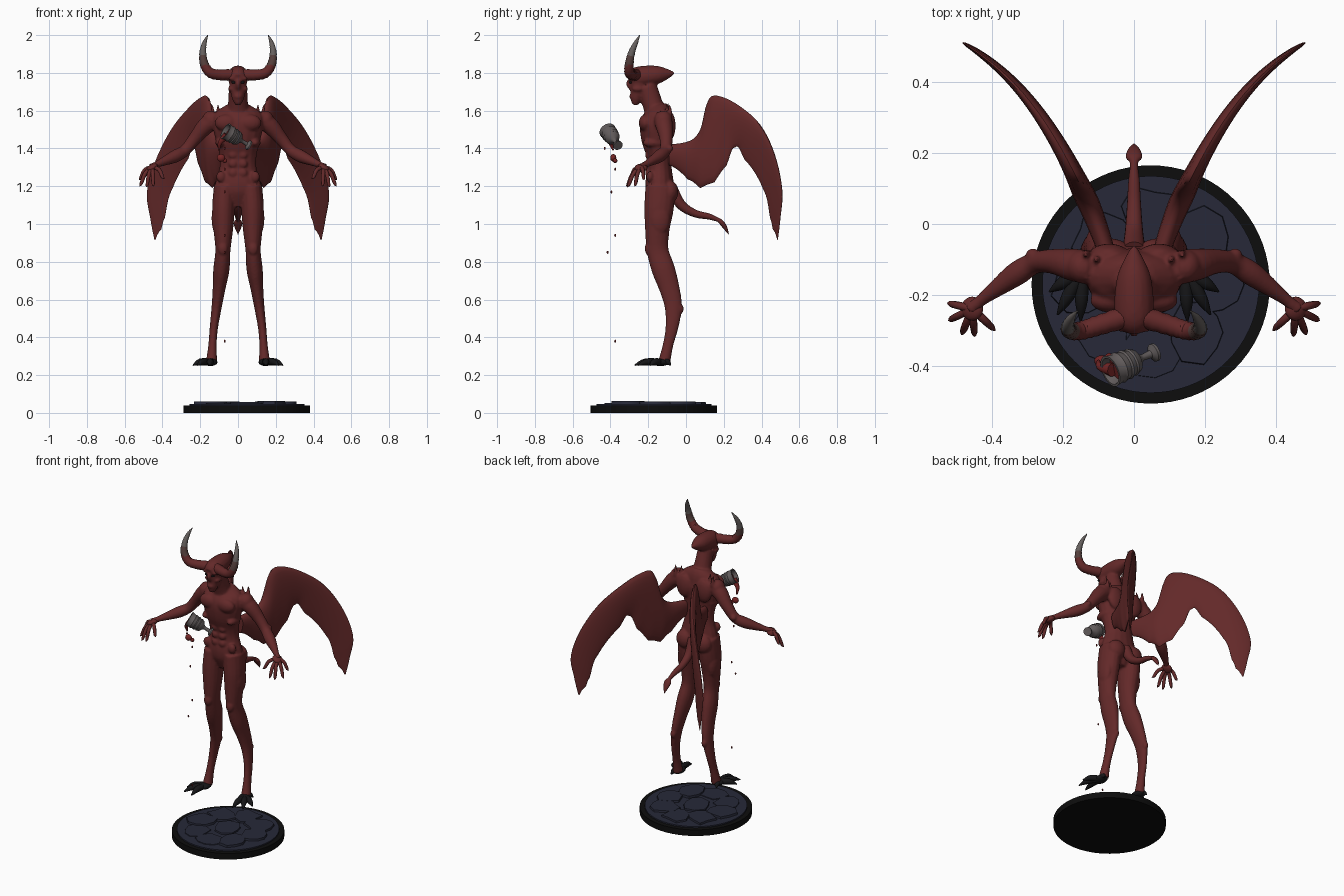
import bpy, bmesh, math, random
from mathutils import Vector, Matrix

random.seed(4)
cube = bpy.data.objects.get("Cube")
if cube:
    bpy.data.objects.remove(cube, do_unlink=True)


def material(name, red, green, blue):
    mat = bpy.data.materials.new(name)
    mat.use_nodes = True
    colour = (red, green, blue, 1)
    mat.diffuse_color = colour
    shader = next(n for n in mat.node_tree.nodes if n.type == 'BSDF_PRINCIPLED')
    shader.inputs["Base Color"].default_value = colour
    shader.inputs["Roughness"].default_value = .7
    return mat


SKIN = material("skin_red", .125, .022, .022)
HORN_MID = material("horn_brown", .09, .05, .045)
HORN_TIP = material("horn_grey", .13, .115, .11)
HOOF = material("claw_black", .008, .008, .009)
RIM = material("rim_black", .004, .004, .004)
STONE = material("stone_blue", .02, .022, .04)
METAL = material("metal_grey", .12, .105, .105)
WINE = material("wine_red", .17, .018, .018)


def finish(name, bm, mats, mirror=False, remesh=False, rule=None):
    """Turn a bmesh into a shaded object, with optional mirror and skin blending."""
    bmesh.ops.recalc_face_normals(bm, faces=bm.faces)
    if rule:
        for face in bm.faces:
            face.material_index = rule(face.calc_center_median())
    mesh = bpy.data.meshes.new(name)
    bm.to_mesh(mesh)
    bm.free()
    for mat in mats:
        mesh.materials.append(mat)
    mesh.shade_smooth()
    mesh.set_sharp_from_angle(angle=math.radians(50))
    obj = bpy.data.objects.new(name, mesh)
    bpy.context.collection.objects.link(obj)
    if mirror:
        obj.modifiers.new("Mirror", 'MIRROR').use_mirror_merge = False
    if remesh:
        blend = obj.modifiers.new("Blend", 'REMESH')
        blend.mode = 'VOXEL'
        blend.voxel_size = .007
        blend.use_smooth_shade = True
        soften = obj.modifiers.new("Soften", 'SMOOTH')
        soften.factor = .5
        soften.iterations = 2
    return obj


def spline(points, steps):
    """Catmull-Rom interpolation of tuples of any length."""
    pts = [points[0]] + list(points) + [points[-1]]
    out = []
    for a, b, c, d in zip(pts, pts[1:], pts[2:], pts[3:]):
        for i in range(steps):
            t = i / steps
            out.append([q + t / 2 * (r - p + t * (2 * p - 5 * q + 4 * r - s + t * (3 * (q - r) + s - p)))
                        for p, q, r, s in zip(a, b, c, d)])
    return out + [list(points[-1])]


def skin_rings(bm, rings):
    """Bridge equal rings of positions and cap both ends."""
    loops = [[bm.verts.new(p) for p in ring] for ring in rings]
    n = len(loops[0])
    for low, high in zip(loops, loops[1:]):
        for i in range(n):
            j = (i + 1) % n
            bm.faces.new((low[i], low[j], high[j], high[i]))
    bm.faces.new(loops[0])
    bm.faces.new(loops[-1])


def tube(bm, points, ref=(1, 0, 0), sides=16, steps=4, ridge=0):
    """Limb along points (x, y, z, radius along ref[, other radius])."""
    path = spline([p if len(p) == 5 else (*p, p[3]) for p in points], steps)
    centres = [Vector(p[:3]) for p in path]
    rings = []
    for k, p in enumerate(path):
        tangent = (centres[min(k + 1, len(path) - 1)] - centres[max(k - 1, 0)]).normalized()
        u = Vector(ref)
        u = (u - tangent * u.dot(tangent)).normalized()
        v = tangent.cross(u)
        swell = 1 + ridge * (k % 2)
        angles = [math.tau * i / sides for i in range(sides)]
        rings.append([centres[k] + swell * (u * max(p[3], .001) * math.cos(a) + v * max(p[4], .001) * math.sin(a))
                      for a in angles])
    skin_rings(bm, rings)


def blob(bm, loc, size, turn=None):
    bmesh.ops.create_uvsphere(bm, u_segments=16, v_segments=10, radius=1,
                              matrix=Matrix.LocRotScale(Vector(loc), turn, Vector(size)))


# Body: torso, neck, skull, face, arm and leg blended into one skin
body = bmesh.new()
torso = [(1.09, -.135, .06, .04), (1.16, -.135, .12, .072), (1.22, -.14, .12, .075), (1.3, -.14, .098, .064),
         (1.37, -.145, .1, .066), (1.45, -.155, .12, .082), (1.53, -.155, .135, .088), (1.59, -.145, .12, .068),
         (1.63, -.15, .06, .05)]
tube(body, [(0, y, z, rx, ry) for z, y, rx, ry in torso])
tube(body, [(0, -.15, 1.55, .075, .06), (0, -.175, 1.63, .054, .054), (0, -.21, 1.73, .048, .055)])
skull = [(-.3, 1.765, .03), (-.27, 1.775, .052), (-.22, 1.782, .056), (-.15, 1.79, .048),
         (-.1, 1.795, .028), (-.06, 1.8, .005)]
tube(body, [(0, y, z, r) for y, z, r in skull])
tube(body, [(0, -.245, 1.79, .048), (0, -.25, 1.74, .047), (0, -.255, 1.7, .04), (0, -.265, 1.66, .03),
            (0, -.27, 1.63, .014)])
tube(body, [(0, -.28, 1.775, .012), (0, -.305, 1.745, .013), (0, -.29, 1.72, .014)])
blob(body, (0, -.287, 1.675), (.02, .014, .012))
blob(body, (.025, -.292, 1.77), (.026, .014, .01))
blob(body, (.038, -.255, 1.715), (.014, .03, .014))
tube(body, [(.11, -.125, 1.56, .048), (.17, -.115, 1.52, .046), (.23, -.105, 1.45, .035), (.28, -.11, 1.39, .031),
            (.33, -.14, 1.36, .034), (.385, -.18, 1.335, .025), (.43, -.215, 1.315, .017), (.46, -.24, 1.3, .02)],
     ref=(0, 0, 1))
tube(body, [(.07, -.135, 1.2, .058, .08), (.077, -.143, 1.08, .06, .078), (.078, -.152, .97, .052, .065),
            (.08, -.15, .86, .04, .058), (.088, -.12, .76, .043, .062), (.1, -.088, .66, .034, .054),
            (.113, -.067, .56, .027, .046), (.128, -.075, .45, .022, .034), (.135, -.095, .36, .022, .028),
            (.14, -.115, .27, .03, .032)])

# Muscles and bony points
muscles = [((.062, -.215, 1.535), (.062, .035, .045)), ((.145, -.12, 1.55), (.045, .048, .05)),
           ((.065, -.085, 1.17), (.058, .045, .06)), ((.07, -.085, 1.52), (.055, .03, .075)),
           ((.09, -.17, 1.43), (.03, .06, .025)), ((.08, -.2, .87), (.026, .018, .035)),
           ((.113, -.03, .55), (.018, .018, .026)), ((.09, -.19, 1.25), (.025, .02, .03)),
           ((.11, -.14, 1.03), (.03, .055, .09)), ((.285, -.088, 1.4), (.02, .02, .02))]
for place, size in muscles:
    blob(body, place, size)
for row in range(4):
    blob(body, (.026, -.2, 1.27 + row * .048), (.024, .017, .022))
for x, y in ((.105, -.1), (.135, -.085)):
    tube(body, [(x, y, 1.57, .014), (x, y, 1.61, .009), (x + .005, y - .01, 1.645, .001)], sides=8)
finish("body", body, [SKIN], mirror=True, remesh=True)

# Hands with clawed fingers
hands = bmesh.new()
blob(hands, (.455, -.238, 1.297), (.034, .034, .018), Matrix.Rotation(.5, 3, 'Y').to_quaternion())
for x, y, z in ((.525, -.222, 1.235), (.522, -.272, 1.2), (.485, -.312, 1.195), (.448, -.317, 1.2), (.39, -.3, 1.24)):
    tip, root = Vector((x, y, z)), Vector((.455, -.238, 1.3))
    knuckle = root.lerp(tip, .55) + Vector((0, 0, .022))
    tube(hands, [(*root, .012), (*knuckle, .011), (*root.lerp(tip, .85), .009), (*tip, .001)],
         ref=(.3, .2, 1), sides=8, steps=3)
finish("hands", hands, [SKIN], mirror=True)

# Feet with splayed claws
feet = bmesh.new()
blob(feet, (.145, -.135, .268), (.036, .05, .02))
for x, y in ((.238, -.19), (.215, -.255), (.15, -.272), (.165, -.08)):
    mid = Vector((.145, -.13, .27)).lerp(Vector((x, y, .27)), .6)
    tube(feet, [(.145, -.13, .268, .018), (*mid, .018), (x, y, .252, .003)], ref=(0, 0, 1), sides=8)
finish("feet", feet, [HOOF], mirror=True)

# Ridged horns, darkening to grey at the tips
horns = bmesh.new()
tube(horns, [(.02, -.26, 1.79, .03), (.1, -.285, 1.79, .027), (.15, -.3, 1.803, .025), (.18, -.3, 1.85, .022),
             (.186, -.287, 1.91, .017), (.177, -.265, 1.96, .011), (.16, -.245, 2, .002)],
     ref=(0, 1, 0), steps=6, ridge=.08)
finish("horns", horns, [SKIN, HORN_MID, HORN_TIP], mirror=True,
       rule=lambda c: (c.z > 1.84) + (c.z > 1.89))

# Eyes
eyes = bmesh.new()
blob(eyes, (.023, -.294, 1.75), (.012, .008, .007))
finish("eyes", eyes, [HOOF], mirror=True)

# Wings: sections run from leading edge (y, z) to trailing edge (y, z), half thickness
wing = [(-.09, 1.42, -.09, 1.31, .03), (.02, 1.44, .01, 1.235, .038), (.075, 1.5, .075, 1.19, .042),
        (.108, 1.63, .15, 1.22, .038), (.15, 1.68, .215, 1.31, .034), (.26, 1.64, .26, 1.405, .03),
        (.39, 1.53, .31, 1.34, .026), (.47, 1.37, .41, 1.18, .022), (.51, 1.18, .445, 1.03, .017),
        (.5, 1.03, .46, .97, .01), (.487, .92, .483, .915, .002)]
wings = bmesh.new()
rings = []
for k, (ly, lz, ty, tz, thick) in enumerate(spline(wing, 5)):
    ring = []
    for i in range(20):
        a = math.tau * i / 20
        s = (1 - math.cos(a)) / 2
        y, z = ly + (ty - ly) * s, lz + (tz - lz) * s
        z += .012 * s * abs(math.sin(k * .63))
        sweep = .105 + .38 * y + .42 * y ** 2 + 4 * y ** 6
        ring.append((sweep + thick * math.sin(a) * (1 - .4 * s), y, z))
    rings.append(ring)
skin_rings(wings, rings)
finish("wings", wings, [SKIN], mirror=True)

# Tail with a spade tip
tail = bmesh.new()
tube(tail, [(0, -.08, 1.19, .034), (0, -.025, 1.1, .026), (0, .05, 1.055, .02), (0, .12, 1.04, .016),
            (0, .17, 1.022, .011), (0, .188, 1.008, .023, .013), (0, .208, .98, .017, .011), (0, .226, .945, .001)])
finish("tail", tail, [SKIN])

# Tumbling chalice, lathed and tilted
chalice = bmesh.new()
profile = [(0, 0), (.026, 0), (.026, .008), (.011, .018), (.009, .045), (.016, .058), (.032, .068), (.04, .085),
           (.037, .09), (.043, .105), (.039, .11), (.045, .128), (.041, .133), (.046, .158), (.039, .158),
           (.033, .135), (0, .135)]
verts = [chalice.verts.new((r, 0, h)) for r, h in profile]
edges = [chalice.edges.new(pair) for pair in zip(verts, verts[1:])]
bmesh.ops.spin(chalice, geom=verts + edges, cent=(0, 0, 0), axis=(0, 0, 1), angle=math.tau, steps=28)
bmesh.ops.remove_doubles(chalice, verts=chalice.verts, dist=.0003)
cup = finish("chalice", chalice, [METAL, WINE], rule=lambda c: int(c.z > .13 and c.xy.length < .03))
axis = Vector((-.14, -.06, .085))
cup.matrix_world = Matrix.Translation((.06, -.36, 1.415)) @ axis.to_track_quat('Z', 'Y').to_matrix().to_4x4()

# Spilled wine and falling drops
spill = bmesh.new()
tube(spill, [(-.06, -.41, 1.47, .02), (-.095, -.4, 1.43, .012), (-.1, -.385, 1.39, .004)], sides=10)
blob(spill, (-.09, -.385, 1.35), (.022, .016, .02))
blob(spill, (-.07, -.375, 1.335), (.012, .012, .012))
for y, z in ((-.43, 1.4), (-.375, 1.29), (-.395, 1.17), (-.375, .94), (-.415, .85), (-.375, .38)):
    blob(spill, (-.07, y, z), (.005, .005, .008))
finish("wine_spill", spill, [WINE])

# Round base with a cracked stone top
CENTRE = Vector((.047, -.17, 0))


def disc(bm, centre, radius, bottom, top, sides, wobble=0):
    radii = [radius * (1 + random.uniform(-wobble, wobble)) for _ in range(sides)]
    rings = [[centre + Vector((r * s * math.cos(math.tau * i / sides), r * s * math.sin(math.tau * i / sides), z))
              for i, r in enumerate(radii)] for z, s in ((bottom, 1), (top, 1 - wobble / 5))]
    skin_rings(bm, rings)


rim = bmesh.new()
disc(rim, CENTRE, .335, 0, .04, 72)
finish("base_rim", rim, [RIM])
stone = bmesh.new()
disc(stone, CENTRE, .305, .03, .048, 72)
for k in range(9):
    reach = .19 if k else 0
    spot = CENTRE + Vector((reach * math.cos(k * .785), reach * math.sin(k * .785), 0))
    disc(stone, spot, .085, .04, random.uniform(.052, .062), 9, .2)
finish("base_stone", stone, [STONE])
